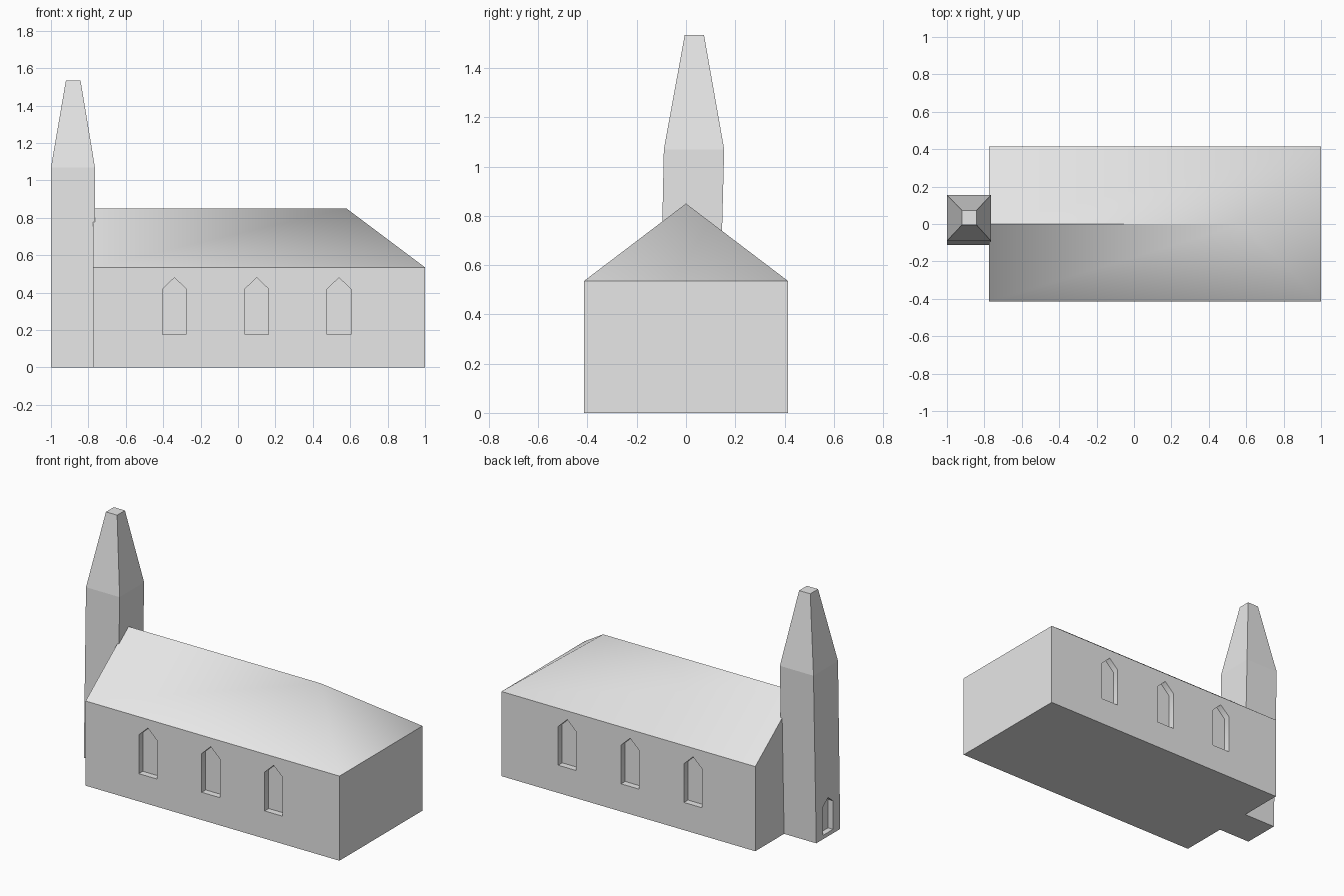
import bpy
import math

if "Cube" in bpy.data.objects:
    bpy.data.objects.remove(bpy.data.objects["Cube"])

stone = bpy.data.materials.new("grey_stone")
stone.diffuse_color = (0.8, 0.8, 0.8, 1)
stone.use_nodes = True
stone.node_tree.nodes["Principled BSDF"].inputs["Base Color"].default_value = stone.diffuse_color


def make_mesh(name, verts, faces):
    me = bpy.data.meshes.new(name)
    me.from_pydata(verts, [], faces)
    me.materials.append(stone)
    ob = bpy.data.objects.new(name, me)
    bpy.context.collection.objects.link(ob)
    return ob


def pointed_cutter(name, center, half, sill, shoulder, apex, lo, hi, axis):
    """Pointed-arch prism running along axis from lo to hi."""
    outline = [(center - half, sill), (center + half, sill), (center + half, shoulder),
               (center, apex), (center - half, shoulder)]
    verts = [(a, d, z) if axis == "y" else (d, a, z) for d in (lo, hi) for a, z in outline]
    n = len(outline)
    faces = [tuple(range(n)), tuple(reversed(range(n, 2 * n)))]
    faces += [(i, i + n, (i + 1) % n + n, (i + 1) % n) for i in range(n)]
    if axis == "x":
        faces = [tuple(reversed(f)) for f in faces]
    ob = make_mesh(name, verts, faces)
    ob.hide_render = True
    return ob


def carve(ob, cutters):
    """Cut every recess out of ob, then remove the cutters."""
    bpy.context.view_layer.objects.active = ob
    for c in cutters:
        mod = ob.modifiers.new("recess", "BOOLEAN")
        mod.operation = "DIFFERENCE"
        mod.solver = "EXACT"
        mod.object = c
        bpy.ops.object.modifier_apply(modifier=mod.name)
        bpy.data.objects.remove(c)


# Nave: walls, gable at the tower end, hipped roof at the other
X0, X1, W, EAVE, RIDGE, HIP = -0.775, 1.0, 0.415, 0.535, 0.85, 0.58
nave = make_mesh("nave", [
    (X0, -W, 0), (X1, -W, 0), (X1, W, 0), (X0, W, 0),
    (X0, -W, EAVE), (X1, -W, EAVE), (X1, W, EAVE), (X0, W, EAVE),
    (X0, 0, RIDGE), (HIP, 0, RIDGE)], [
    (3, 2, 1, 0), (0, 1, 5, 4), (1, 2, 6, 5), (2, 3, 7, 6),
    (3, 0, 4, 8, 7), (4, 5, 9, 8), (5, 6, 9), (6, 7, 8, 9)])

# Three pointed windows recessed in each long wall
DEPTH = 0.04
carve(nave, [pointed_cutter("window_cutter", x, 0.063, 0.175, 0.42, 0.48, lo, hi, "y")
             for x in (-0.34, 0.10, 0.54)
             for lo, hi in ((-W - 0.1, -W + DEPTH), (W - DEPTH, W + 0.1))])

# Hips blend softly, eaves and ridge stay sharp
bpy.ops.object.select_all(action="DESELECT")
nave.select_set(True)
bpy.context.view_layer.objects.active = nave
bpy.ops.object.shade_smooth_by_angle(angle=math.radians(51.7))

# Tower: slightly leaning shaft with a blunt spire
rings = [(-1.0, -0.765, -0.112, 0.127, 0.0),
         (-1.0, -0.765, -0.09, 0.155, 1.07),
         (-0.92, -0.842, -0.005, 0.073, 1.535)]
verts = [p for x0, x1, y0, y1, z in rings
         for p in ((x0, y0, z), (x1, y0, z), (x1, y1, z), (x0, y1, z))]
faces = [(3, 2, 1, 0), (8, 9, 10, 11)]
faces += [(r + i, r + (i + 1) % 4, r + 4 + (i + 1) % 4, r + 4 + i)
          for r in (0, 4) for i in range(4)]
tower = make_mesh("tower", verts, faces)

# Small pointed doorway in the outer tower face
carve(tower, [pointed_cutter("door_cutter", 0.01, 0.05, 0.025, 0.205, 0.245,
                             -1.1, -0.965, "x")])
